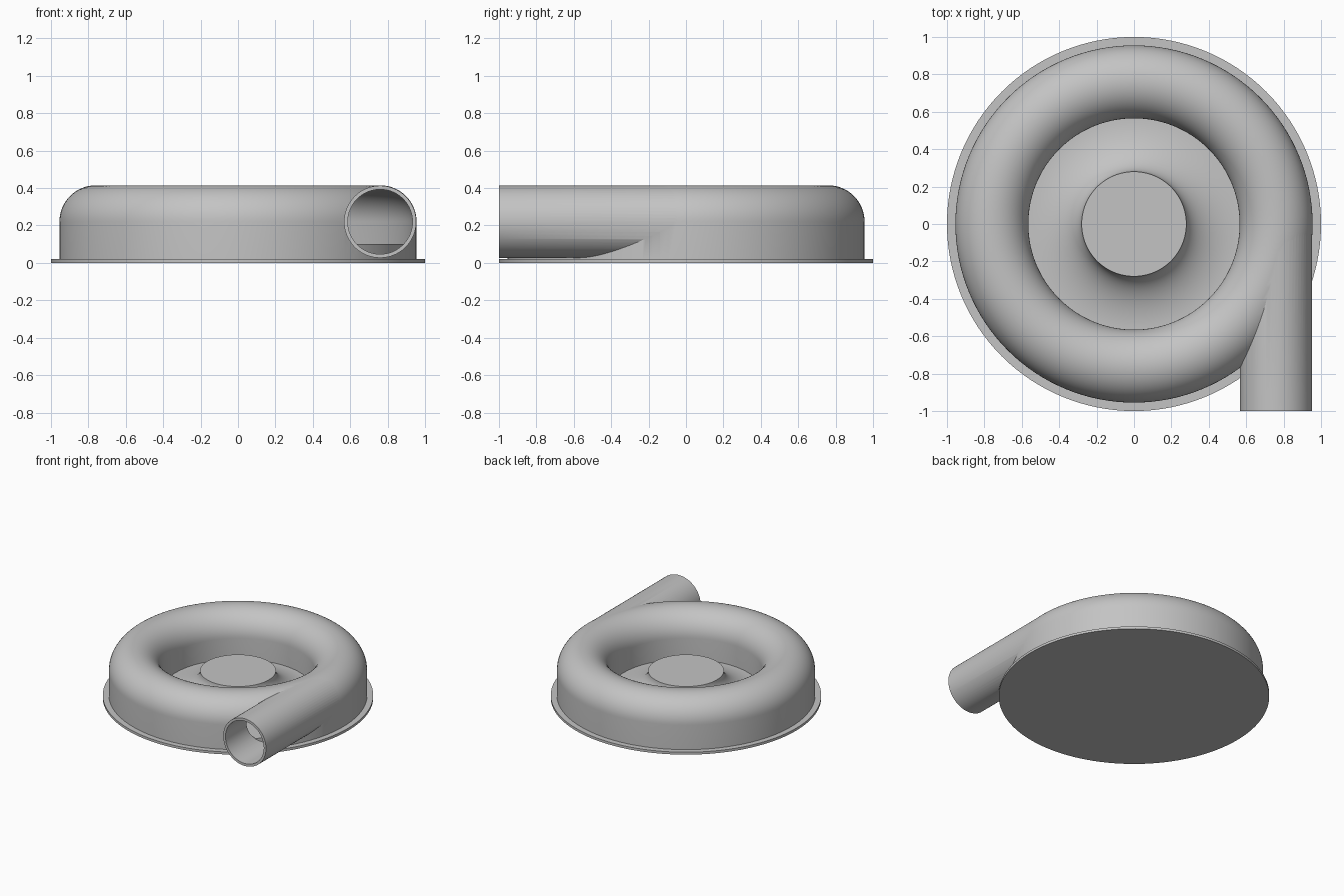
import bpy, bmesh, math
from mathutils import Matrix, Vector

cube = bpy.data.objects.get("Cube")
if cube:
    bpy.data.objects.remove(cube, do_unlink=True)

# Single grey metal
metal = bpy.data.materials.new("grey_metal")
metal.use_nodes = True
metal.diffuse_color = (0.55, 0.55, 0.55, 1)
metal.node_tree.nodes["Principled BSDF"].inputs["Base Color"].default_value = (0.55, 0.55, 0.55, 1)

SEGMENTS = 128
RING_R, TUBE_Z, TUBE_R = 0.76, 0.22, 0.195


def make_object(name, bm):
    bmesh.ops.recalc_face_normals(bm, faces=bm.faces)
    mesh = bpy.data.meshes.new(name)
    bm.to_mesh(mesh)
    bm.free()
    mesh.materials.append(metal)
    obj = bpy.data.objects.new(name, mesh)
    bpy.context.collection.objects.link(obj)
    return obj


def revolve(name, profile, closed):
    """Turn an (r, z) profile about z; open profiles are capped on the axis."""
    bm = bmesh.new()
    rings = []
    for r, z in profile:
        rings.append([bm.verts.new((r * math.cos(a), r * math.sin(a), z))
                      for a in (2 * math.pi * i / SEGMENTS for i in range(SEGMENTS))])
    pairs = list(zip(rings, rings[1:]))
    if closed:
        pairs.append((rings[-1], rings[0]))
    else:
        bm.faces.new(rings[0])
        bm.faces.new(rings[-1])
    for low, high in pairs:
        for i in range(SEGMENTS):
            j = (i + 1) % SEGMENTS
            bm.faces.new((low[i], low[j], high[j], high[i]))
    return make_object(name, bm)


def pipe(name, radius, y0, y1):
    bm = bmesh.new()
    place = Matrix.Translation(Vector((RING_R, (y0 + y1) / 2, TUBE_Z))) @ Matrix.Rotation(math.pi / 2, 4, "X")
    bmesh.ops.create_cone(bm, cap_ends=True, segments=64, radius1=radius, radius2=radius,
                          depth=y1 - y0, matrix=place)
    return make_object(name, bm)


def arch(radius, bottom):
    """Round-topped channel section with straight legs."""
    steps = 32
    arc = [(RING_R + radius * math.cos(math.pi * i / steps),
            TUBE_Z + radius * math.sin(math.pi * i / steps)) for i in range(steps + 1)]
    return [(RING_R + radius, bottom)] + arc + [(RING_R - radius, bottom)]


def smooth(obj):
    bpy.ops.object.select_all(action="DESELECT")
    obj.select_set(True)
    bpy.context.view_layer.objects.active = obj
    bpy.ops.object.shade_smooth_by_angle(angle=math.radians(30))


# Hollow scroll housing with its tangential outlet
housing = revolve("scroll_housing", arch(TUBE_R, 0.01), True)
cutters = [(pipe("outlet_pipe", TUBE_R - 0.002, -1.0, -0.005), "UNION"),
           (revolve("scroll_cavity", arch(TUBE_R - 0.02, -0.05), True), "DIFFERENCE"),
           (pipe("outlet_bore", TUBE_R - 0.022, -1.1, -0.01), "DIFFERENCE")]
for tool, operation in cutters:
    tool.hide_render = True
    mod = housing.modifiers.new(tool.name, "BOOLEAN")
    mod.operation = operation
    mod.solver = "EXACT"
    mod.object = tool
bpy.context.view_layer.update()
evaluated = housing.evaluated_get(bpy.context.evaluated_depsgraph_get())
result = bpy.data.meshes.new_from_object(evaluated)
housing.modifiers.clear()
housing.data = result
for tool, _ in cutters:
    bpy.data.objects.remove(tool, do_unlink=True)

# Base flange
base = revolve("base_plate", [(1.0, 0), (1.0, 0.02)], False)

# Scroll floor and flared centre hub
flare = [(0.57 - 0.29 * math.cos(t), 0.22 - 0.17 * math.sin(t))
         for t in (math.pi / 2 * i / 20 for i in range(21))]
hub = revolve("hub_and_floor", flare + [(0.57, 0.1), (0.94, 0.1), (0.94, 0.015), ], False)

for part in (housing, base, hub):
    smooth(part)
